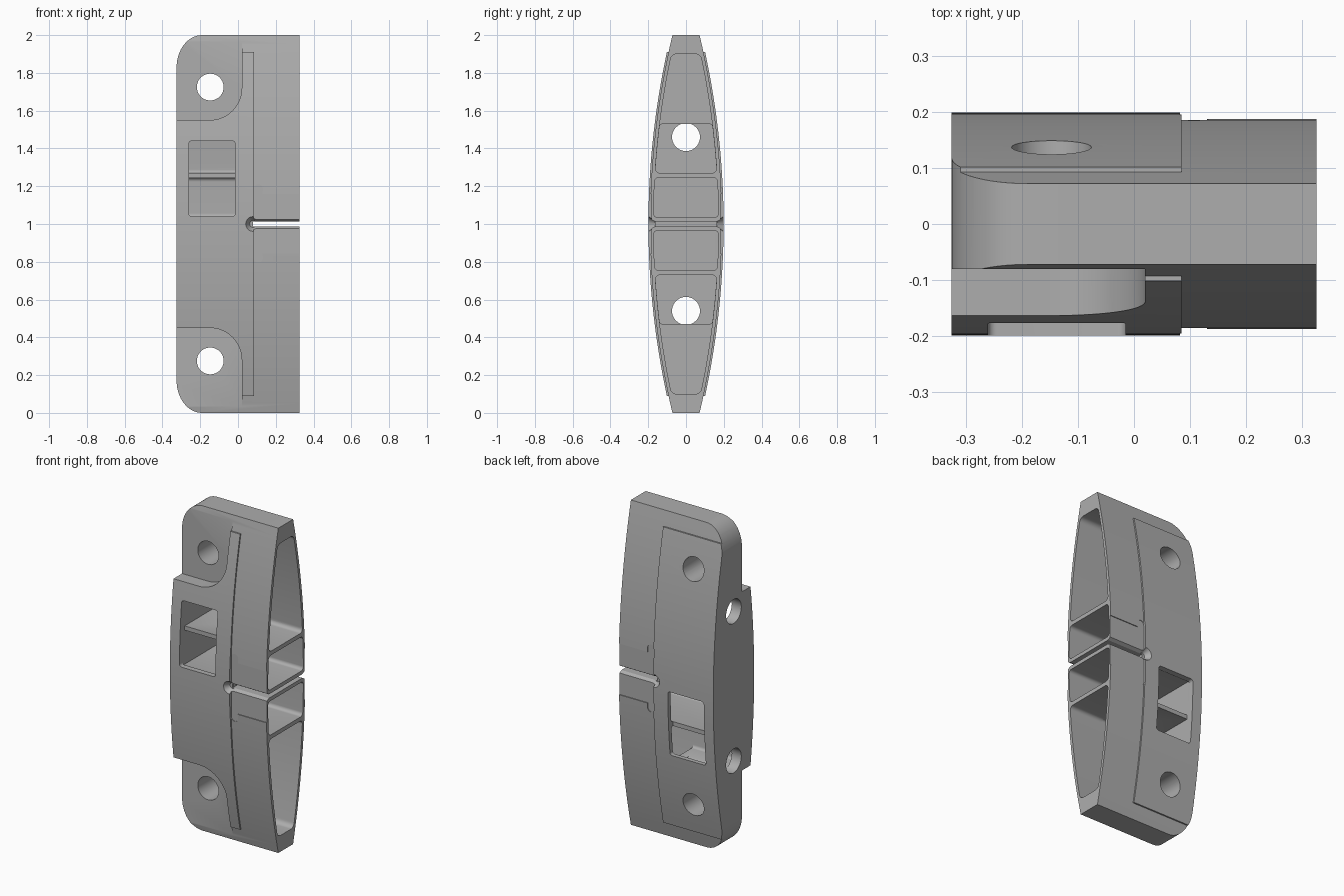
import bpy, bmesh
from math import cos, sin, pi, sqrt

cube = bpy.data.objects.get("Cube")
if cube:
    bpy.data.objects.remove(cube, do_unlink=True)

grey = bpy.data.materials.new("neutral grey")
grey.use_nodes = True
colour = (0.42, 0.42, 0.42, 1)
grey.diffuse_color = colour
grey.node_tree.nodes["Principled BSDF"].inputs["Base Color"].default_value = colour


def prism(name, pts, axis, lo, hi, end_pts=None):
    """Extrude a 2D outline along x (points are y,z) or y (points are x,z)."""
    bm = bmesh.new()
    place = (lambda p, t: (t, p[0], p[1])) if axis == "x" else (lambda p, t: (p[0], t, p[1]))
    a = [bm.verts.new(place(p, lo)) for p in pts]
    b = [bm.verts.new(place(p, hi)) for p in (end_pts or pts)]
    bm.faces.new(a)
    bm.faces.new(b)
    for i in range(len(a)):
        j = (i + 1) % len(a)
        bm.faces.new((a[i], a[j], b[j], b[i]))
    bmesh.ops.recalc_face_normals(bm, faces=bm.faces)
    mesh = bpy.data.meshes.new(name)
    bm.to_mesh(mesh)
    bm.free()
    mesh.materials.append(grey)
    obj = bpy.data.objects.new(name, mesh)
    bpy.context.collection.objects.link(obj)
    return obj


def combine(target, tool, operation="DIFFERENCE"):
    mod = target.modifiers.new("cut", "BOOLEAN")
    mod.operation, mod.object, mod.solver = operation, tool, "EXACT"
    bpy.context.view_layer.objects.active = target
    bpy.ops.object.modifier_apply(modifier=mod.name)
    bpy.data.objects.remove(tool, do_unlink=True)


def arc(cx, cz, rx, rz, start, end, n=16):
    steps = [start + (end - start) * i / n for i in range(n + 1)]
    return [(cx + rx * cos(t), cz + rz * sin(t)) for t in steps]


def circle(cx, cz, r, n=40):
    return arc(cx, cz, r, r, 0, 2 * pi, n)[:-1]


def rounded_box(x0, x1, z0, z1, r):
    corners = [(x1 - r, z1 - r), (x0 + r, z1 - r), (x0 + r, z0 + r), (x1 - r, z0 + r)]
    return [p for i, (x, z) in enumerate(corners)
            for p in arc(x, z, r, r, i * pi / 2, (i + 1) * pi / 2, 6)]


def half_width(z, middle):
    return middle - 0.118 * (z - 1) ** 2


def lens(z0, z1, middle, r=0.0, n=40):
    """Bulged outline between two heights, with optional rounded corners."""
    zs = [z0 + (z1 - z0) * i / n for i in range(n + 1)]
    if r:
        ease = [r * (1 - cos(pi / 2 * i / 6)) for i in range(7)]
        zs = [z0 + e for e in ease] + [z for z in zs if z0 + r < z < z1 - r]
        zs += [z1 - e for e in reversed(ease)]
    side = []
    for z in zs:
        w = half_width(z, middle)
        d = max(0, r - min(z - z0, z1 - z))
        side.append((w - r + sqrt(max(0, r * r - d * d)), z))
    return side + [(-y, z) for y, z in reversed(side)]


def flip(pts, up):
    return pts if up else [(p, 2 - z) for p, z in pts]


# Bulged core with a thin raised skin over the closed side
body = prism("hollow_curved_body", lens(0, 2, 0.19), "x", -0.45, 0.325)
combine(body, prism("skin", lens(0.09, 1.91, 0.199), "x", -0.4, 0.085), "UNION")

# Side outline with rounded outer corners
outline = [(0.4, -0.1), (0.4, 2.1), (-0.19, 2.1)]
outline += arc(-0.19, 1.83, 0.135, 0.17, pi / 2, pi)
outline += arc(-0.19, 0.17, 0.135, 0.17, pi, 3 * pi / 2) + [(-0.19, -0.1)]
combine(body, prism("outline", outline, "y", -0.5, 0.5), "INTERSECT")

for up in (True, False):
    # Flat corner recess on the front
    recess = [(0.02, 2.2), (-0.5, 2.2), (-0.5, 1.55)]
    recess += arc(-0.15, 1.72, 0.17, 0.17, -pi / 2, 0)
    combine(body, prism("recess", flip(recess, up), "y", -0.5, -0.08))

    # Pockets open on the left side, deeper near the middle
    for z0, z1, depth, inner, r in ((1.27, 1.9, 0.05, 0.172, 0.025),
                                    (1.271, 1.53, -0.26, 0.1715, 0.015),
                                    (1.035, 1.245, -0.26, 0.172, 0.02)):
        end = 0.1 if z0 == 1.271 else 0.5
        combine(body, prism("pocket", flip(lens(z0, z1, inner, r), up), "x", depth, end))

    # Window into the pockets: upper on the front, lower on the back
    window = flip(rounded_box(-0.26, -0.015, 1.04, 1.44, 0.015), up)
    lo, hi = (-0.4, -0.148) if up else (0.148, 0.4)
    combine(body, prism("window", window, "y", lo, hi))

    # Bolt hole and side hole
    combine(body, prism("bolt_hole", flip(circle(-0.147, 1.725, 0.071), up), "y", -0.5, 0.5))
    combine(body, prism("side_hole", flip(circle(0, 1.46, 0.074), up), "x", -0.5, 0))

# Shallow T-shaped relief, chamfer and countersink on front and back
relief = [(0.4, 0.845), (0.4, 1.16), (0.13, 1.16)]
relief += arc(0.107, 1.185, 0.025, 0.025, 0, pi, 10)
relief += arc(0.107, 0.82, 0.025, 0.025, pi, 2 * pi, 10) + [(0.13, 0.845)]
for s in (-1, 1):
    combine(body, prism("relief", relief, "y", s * 0.182, s * 0.4))
    groove = [(s * 0.16, 0.99), (s * 0.16, 1.01), (s * 0.2, 1.034), (s * 0.2, 0.966)]
    combine(body, prism("groove", groove, "x", 0.079, 0.5))
    combine(body, prism("countersink", circle(0.08, 1, 0.041), "y", s * 0.202, s * 0.165,
                        circle(0.08, 1, 0.018)))

# Narrow slot dividing the open side
slot = [(0.08, 0.988), (0.5, 0.988), (0.5, 1.012), (0.08, 1.012)]
combine(body, prism("slot", slot, "y", -0.5, 0.5))

bpy.ops.object.select_all(action="DESELECT")
body.select_set(True)
bpy.context.view_layer.objects.active = body
bpy.ops.object.shade_smooth_by_angle(angle=pi / 7)
